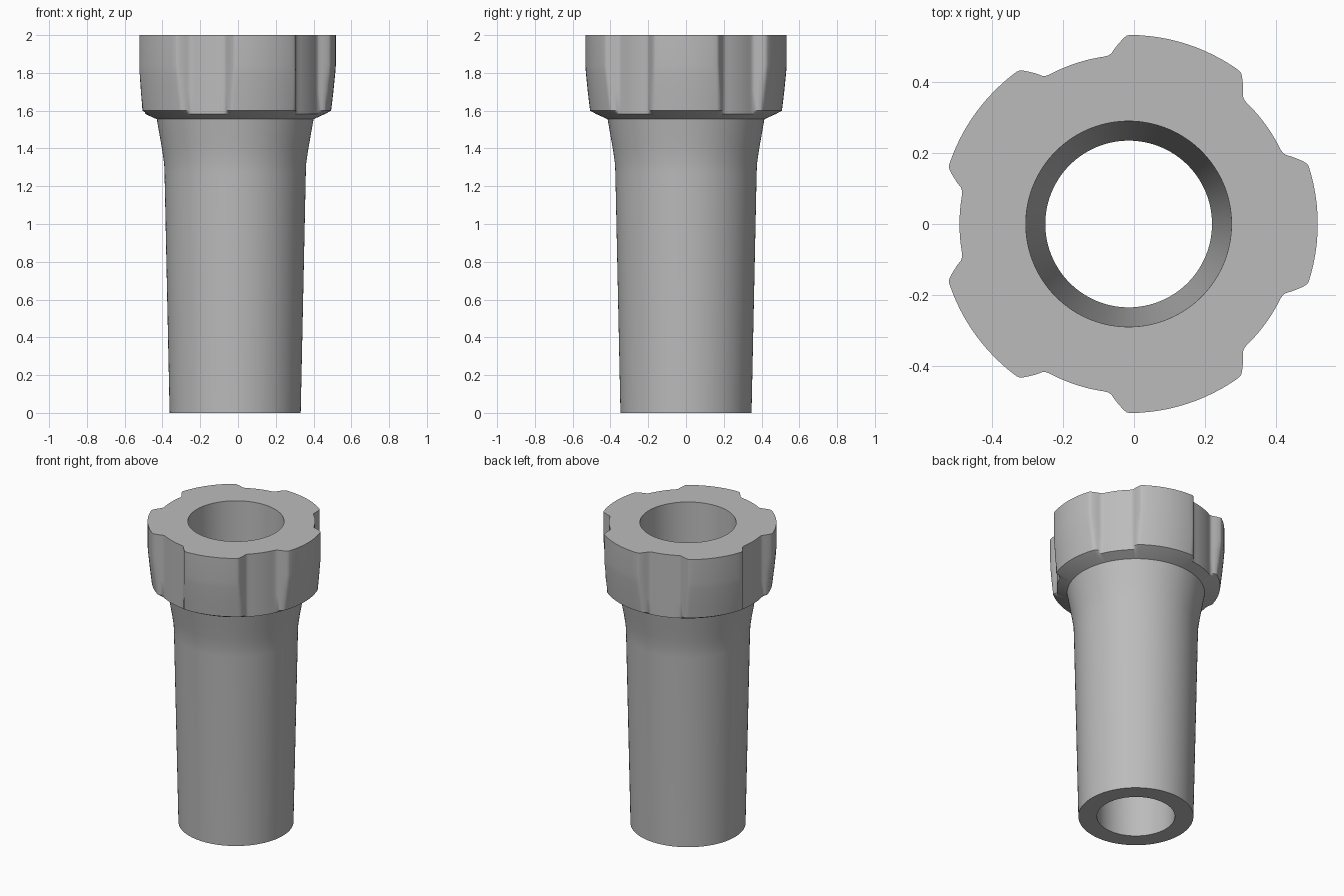
import bpy
import bmesh
from math import cos, sin, radians

cube = bpy.data.objects.get("Cube")
if cube:
    bpy.data.objects.remove(cube, do_unlink=True)

AXIS_X = -0.015
LOBES = 5
RIM, VALLEY = 0.533, 0.477

# Plain grey material
grey = bpy.data.materials.new("plain grey")
grey.use_nodes = True
colour = (0.5, 0.5, 0.5, 1)
grey.diffuse_color = colour
grey.node_tree.nodes["Principled BSDF"].inputs["Base Color"].default_value = colour

# Half of one lobe in plan: degrees from the lobe centre, radius
flank = [(17.6, RIM), (18.6, 0.531), (19.6, 0.524), (21, 0.511), (22.5, 0.497),
         (23.7, 0.484), (24.7, 0.479), (26, VALLEY)]
half = [(a, RIM) for a in (0, 3, 6, 9, 12, 15)] + flank
half += [(a, VALLEY) for a in (28.5, 31, 33.5)]
lobe = [(-a, r) for a, r in reversed(half[1:])] + half + [(36, VALLEY)]
outline = [(radians(a + i * 360 / LOBES), r) for i in range(LOBES) for a, r in lobe]

# Round sections (height, radius), from the collar's rim down the tube and up the bore
collar = [(2, RIM), (1.84, RIM), (1.8, 0.53), (1.7, 0.52), (1.6, 0.508),
          (1.583, VALLEY), (1.555, 0.415)]
tube = [(1.47, 0.4), (1.39, 0.386), (1.32, 0.376), (1.27, 0.374), (0, 0.347)]
bore = [(0, 0.235), (2, 0.29)]


def ring(bm, z, radius):
    """One closed row of points, held inside the lobed outline."""
    return [bm.verts.new((AXIS_X + min(r, radius) * cos(a), min(r, radius) * sin(a), z))
            for a, r in outline]


# Lobed socket: collar, flared tube and tapered bore as one closed skin
bm = bmesh.new()
rows = [ring(bm, z, radius) for z, radius in collar + tube + bore]
for upper, lower in zip(rows, rows[1:] + rows[:1]):
    for i in range(len(outline)):
        j = (i + 1) % len(outline)
        bm.faces.new((upper[i], lower[i], lower[j], upper[j]))
bmesh.ops.recalc_face_normals(bm, faces=bm.faces)
mesh = bpy.data.meshes.new("lobed_socket")
bm.to_mesh(mesh)
bm.free()
mesh.materials.append(grey)
socket = bpy.data.objects.new("lobed_socket", mesh)
bpy.context.collection.objects.link(socket)

# Smooth walls with crisp rims
bpy.ops.object.select_all(action="DESELECT")
socket.select_set(True)
bpy.context.view_layer.objects.active = socket
bpy.ops.object.shade_smooth_by_angle(angle=radians(30))
